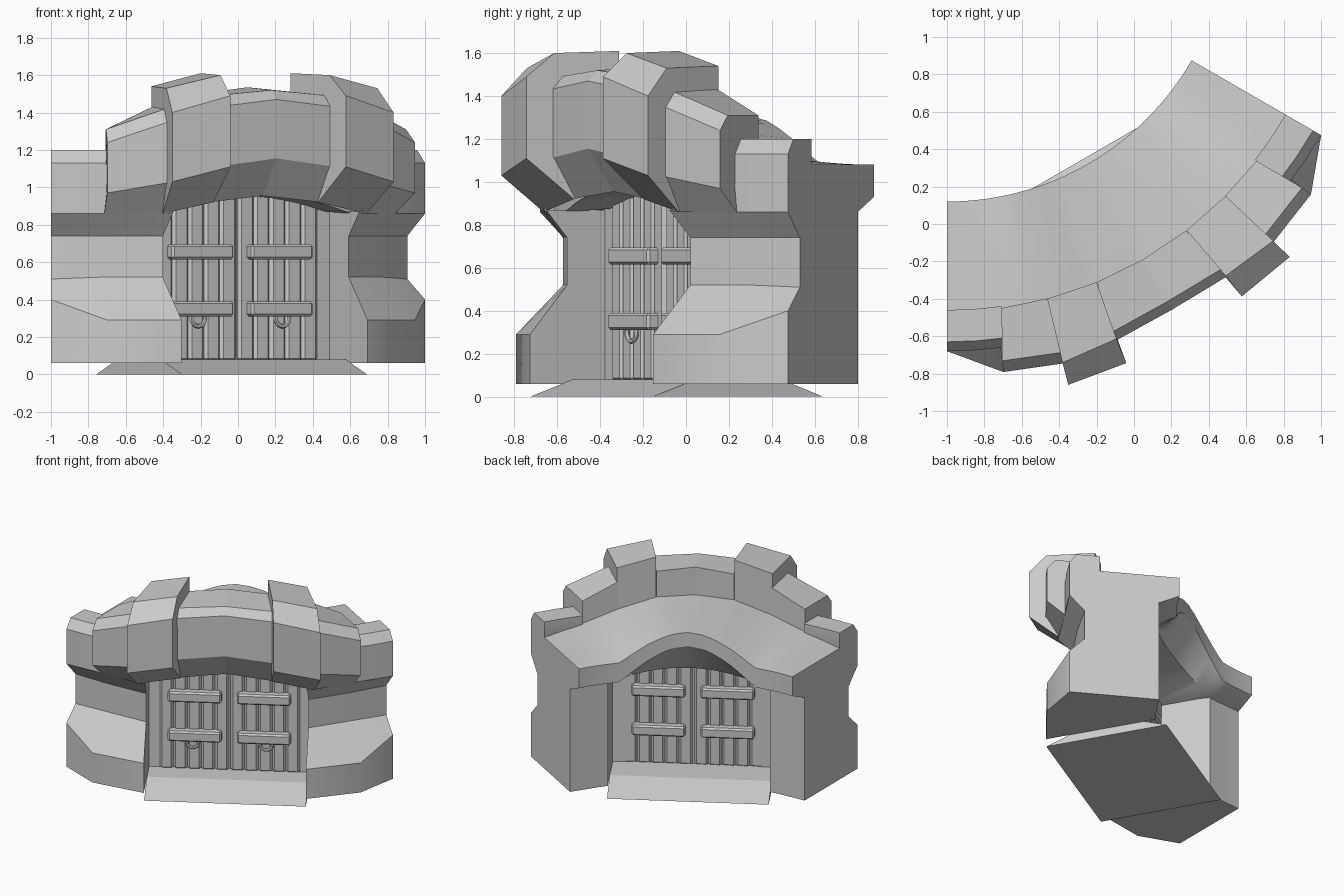
import bpy, bmesh
from math import sin, cos, radians, pi, sqrt
from mathutils import Vector, Matrix

if "Cube" in bpy.data.objects:
    bpy.data.objects.remove(bpy.data.objects["Cube"])

# The wall is a 60 degree arc about CENTER; local axes: u along the wall, w outward from the centre
CENTER = Vector((-1.0, 1.63, 0))
U = Vector((sqrt(3) / 2, 0.5, 0))
W = Vector((0.5, -sqrt(3) / 2, 0))


def world(u, w, z):
    return CENTER + U * u + W * w + Vector((0, 0, z))


def polar(r, a, z):
    return (r * sin(radians(a)), r * cos(radians(a)), z)


def flip(sections):
    return [[(-u, w, z) for u, w, z in s] for s in sections]


def finish(name, bm, smooth=False):
    bmesh.ops.recalc_face_normals(bm, faces=bm.faces)
    mesh = bpy.data.meshes.new(name)
    bm.to_mesh(mesh)
    bm.free()
    ob = bpy.data.objects.new(name, mesh)
    bpy.context.collection.objects.link(ob)
    if smooth:
        bpy.ops.object.select_all(action='DESELECT')
        ob.select_set(True)
        bpy.context.view_layer.objects.active = ob
        bpy.ops.object.shade_smooth_by_angle(angle=radians(32))
    return ob


def loft(name, sections, smooth=False):
    """Closed solid through matching cross-sections given in (u, w, z)."""
    bm = bmesh.new()
    rings = [[bm.verts.new(world(*p)) for p in s] for s in sections]
    n = len(rings[0])
    for a, b in zip(rings, rings[1:]):
        for i in range(n):
            j = (i + 1) % n
            bm.faces.new((a[i], a[j], b[j], b[i]))
    bm.faces.new(rings[0])
    bm.faces.new(rings[-1])
    return finish(name, bm, smooth)


def both_sides(name, sections, smooth=False):
    loft(name + "_right", sections, smooth)
    loft(name + "_left", flip(sections), smooth)


def box(name, u0, u1, w0, w1, z0, z1, bevel=0.0):
    ob = loft(name, [[(u, w0, z0), (u, w1, z0), (u, w1, z1), (u, w0, z1)] for u in (u0, u1)])
    if bevel:
        m = ob.modifiers.new("bevel", 'BEVEL')
        m.width = bevel
        m.segments = 1
    return ob


def soffit(u):
    return 0.86 + 0.095 * max(0, 1 - (u / 0.574) ** 2)


def interp(table, x):
    for (x0, y0), (x1, y1) in zip(table, table[1:]):
        if x <= x1:
            return y0 + (y1 - y0) * (x - x0) / (x1 - x0)
    return table[-1][1]


# Arched upper wall with the walkway and overhanging rear lip
LIP = [(0, 1.30), (4, 1.285), (7.5, 1.25), (11, 1.205), (15, 1.14), (18.5, 1.08), (30, 1.08)]
WALK = [(0, 1.32), (7.5, 1.30), (15, 1.22), (22.5, 1.13), (30, 1.08)]
core = []
for k in range(-16, 17):
    a = k * 30 / 16
    lip, walk = interp(LIP, abs(a)), interp(WALK, abs(a))
    low = 0.93 + (lip - 1.08) * 1.2
    s = [polar(1.66, a, 0), polar(1.51, a, low), polar(1.51, a, lip),
         polar(2.1, a, walk), polar(2.2, a, walk), polar(2.27, a, 0)]
    for i in (0, 5):
        s[i] = (s[i][0], s[i][1], soffit(s[i][0]))
    core.append(s)
loft("upper_wall", core, True)

# Waisted pillars either side of the door
jamb = [(0.574, w, z) for w, z in ((1.56, 0.06), (1.56, 0.87), (2.304, 0.87), (2.19, 0.74),
                                   (2.19, 0.52), (2.39, 0.29), (2.39, 0.06))]
middle = [polar(r, 22.9, z) for r, z in ((1.66, 0.06), (1.66, 0.87), (2.31, 0.86), (2.22, 0.74),
                                         (2.22, 0.52), (2.44, 0.29), (2.44, 0.06))]
end = [polar(r, 30, z) for r, z in ((1.66, 0.06), (1.66, 0.87), (2.31, 0.86), (2.2, 0.74),
                                    (2.2, 0.51), (2.31, 0.40), (2.31, 0.06))]
both_sides("pillar", [jamb, middle, end], True)


# Parapet stones: inner radius 2.1, chamfered front top, sloping underside
def stone(ai, ao, r_out, z_bot, z_front, r_ch, z_ch, z_in, r_under, z_under):
    return [polar(2.1, ai, z_in), polar(r_ch, ao, z_ch), polar(r_out, ao, z_front),
            polar(r_out, ao, z_bot), polar(r_under, ao, z_under), polar(2.1, ai, 1.0)]


side = [stone(7.5, 8.6, 2.43, 1.11, 1.43, 2.38, 1.49, 1.50, 2.32, 0.92)]
crown = [stone(0, 0, 2.41, 1.155, 1.47, 2.36, 1.52, 1.535, 2.27, 0.955)]
loft("centre_parapet", flip(side) + crown + side)
both_sides("merlon", [stone(7.6, 8.0, 2.56, 1.11, 1.49, 2.42, 1.60, 1.61, 2.32, 0.92),
                      stone(15.2, 15.4, 2.573, 1.03, 1.40, 2.45, 1.53, 1.54, 2.37, 0.86)])
both_sides("side_parapet", [stone(14.5, 14.5, 2.46, 1.03, 1.36, 2.40, 1.43, 1.44, 2.37, 0.86),
                            stone(22, 22.9, 2.44, 0.97, 1.24, 2.38, 1.31, 1.31, 2.31, 0.86)])
both_sides("end_parapet", [[polar(r, a, z) for r, z in ((2.09, 1.0), (2.09, 1.20), (2.26, 1.20),
                                                        (2.31, 1.13), (2.31, 0.86), (2.15, 0.86))]
                           for a in (22, 26, 30)], True)

# Sloped threshold
loft("threshold", [[(u, 1.475, 0), (u, 1.70, 0.08), (u, 2.16, 0.08), (u, 2.39, 0)]
                   for u in (-0.572, 0.572)])

# Door frame, planks, bars and ring handles
for sgn, tag in ((-1, "left"), (1, "right")):
    box("door_frame_" + tag, sgn * 0.48, sgn * 0.58, 1.93, 1.985, 0.07, 0.90)
    box("door_panel_" + tag, 0, sgn * 0.49, 1.945, 1.975, 0.07, 0.90 + 0.06)
    for i in range(5):
        u = 0.006 + i * 0.098
        box(f"plank_{tag}_{i}", sgn * u, sgn * (u + 0.098), 1.93, 2.0, 0.07, 0.97, 0.016)
    for z in (0.31, 0.615):
        for w0, w1, face in ((1.98, 2.055, "front"), (1.875, 1.95, "back")):
            box(f"bar_{face}_{tag}", sgn * 0.055, sgn * 0.435, w0, w1, z, z + 0.08, 0.012)
    bpy.ops.mesh.primitive_torus_add(major_radius=0.043, minor_radius=0.012,
                                     major_segments=16, minor_segments=6)
    ring = bpy.context.object
    ring.name = "ring_handle_" + tag
    ring.matrix_world = (Matrix.Translation(world(sgn * 0.26, 2.025, 0.30))
                         @ Matrix.Rotation(radians(30), 4, 'Z') @ Matrix.Rotation(pi / 2, 4, 'X'))
